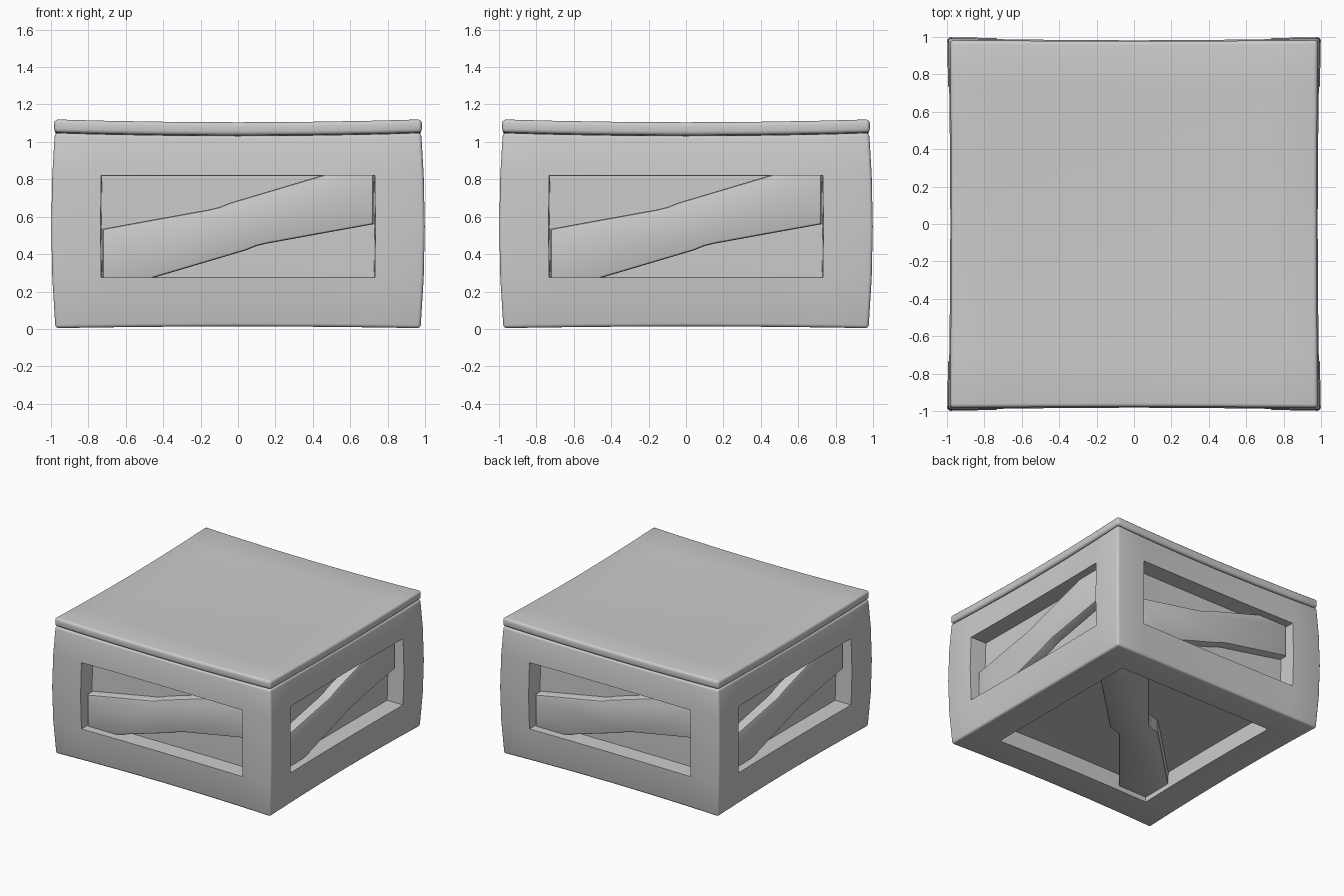
import bpy, bmesh
from math import radians
from mathutils import Matrix, Vector

if "Cube" in bpy.data.objects:
    bpy.data.objects.remove(bpy.data.objects["Cube"])

H = 1.05            # body height
W = 0.72            # window half width
Z0, Z1 = 0.275, 0.82  # side window bottom and top
ZM = (Z0 + Z1) / 2


def finish(bm, name):
    bmesh.ops.recalc_face_normals(bm, faces=bm.faces[:])
    mesh = bpy.data.meshes.new(name)
    bm.to_mesh(mesh)
    bm.free()
    obj = bpy.data.objects.new(name, mesh)
    bpy.context.collection.objects.link(obj)
    bpy.ops.object.select_all(action='DESELECT')
    obj.select_set(True)
    bpy.context.view_layer.objects.active = obj
    bpy.ops.object.shade_smooth_by_angle(angle=radians(35))
    return obj


def cut_box(half, z0, z1, cuts_xy, cuts_z):
    """Box with extra edge loops at the given positions."""
    bm = bmesh.new()
    bmesh.ops.create_cube(bm, size=1, matrix=Matrix.Translation((0, 0, (z0 + z1) / 2))
                          @ Matrix.Diagonal((2 * half, 2 * half, z1 - z0, 1)))
    for axis, cuts in enumerate((cuts_xy, cuts_xy, cuts_z)):
        n = Vector((0, 0, 0))
        n[axis] = 1
        for c in cuts:
            bmesh.ops.bisect_plane(bm, geom=bm.verts[:] + bm.edges[:] + bm.faces[:],
                                   plane_co=n * c, plane_no=n)
    return bm


def bevel_outline(bm, half, z0, z1, width):
    """Round only the twelve outer box edges."""
    def on_outline(p):
        hits = (abs(abs(p.x) - half) < 1e-4, abs(abs(p.y) - half) < 1e-4,
                min(abs(p.z - z0), abs(p.z - z1)) < 1e-4)
        return sum(hits) >= 2
    edges = [e for e in bm.edges
             if on_outline((e.verts[0].co + e.verts[1].co) / 2)]
    bmesh.ops.bevel(bm, geom=edges, offset=width, segments=3, profile=0.5, affect='EDGES')


def warp(bm, bulge, pinch):
    """Corner posts bulge, face middles pinch, top sags and underside lifts."""
    for v in bm.verts:
        x, y, z = v.co
        swell = bulge * max(0, 1 - ((z - ZM) / 0.53) ** 2)
        tx, ty = min(1, abs(x)), min(1, abs(y))
        v.co.x = x * (1 + swell - pinch * (1 - ty ** 2))
        v.co.y = y * (1 + swell - pinch * (1 - tx ** 2))
        sag = 0.016 * (1 - tx ** 2) + 0.016 * (1 - ty ** 2)
        if z > 0.9:
            v.co.z -= sag
        elif z < 0.2:
            v.co.z += 0.6 * sag


# Crate body with recessed windows on four sides and underneath
bm = cut_box(0.978, 0.003, H, (-W, -0.36, 0, 0.36, W), (Z0, ZM, Z1))
for n in (Vector((1, 0, 0)), Vector((-1, 0, 0)), Vector((0, 1, 0)),
          Vector((0, -1, 0)), Vector((0, 0, -1))):
    bm.normal_update()
    faces = []
    for f in bm.faces:
        c = f.calc_center_median()
        side = c.y if abs(n.x) > 0.5 else c.x
        up = abs(c.y) < W if n.z else Z0 < c.z < Z1
        if f.normal.dot(n) > 0.99 and abs(side) < W and up:
            faces.append(f)
    bmesh.ops.inset_region(bm, faces=faces, thickness=0.002, depth=0, use_even_offset=True)
    verts = list({v for f in faces for v in f.verts})
    bmesh.ops.translate(bm, verts=verts, vec=n * -0.14)
bevel_outline(bm, 0.978, 0.003, H, 0.018)
warp(bm, 0.022, 0.012)
finish(bm, "crate_body")

# Lid slab
bm = cut_box(0.983, H + 0.002, 1.122, (-W, -0.36, 0, 0.36, W), ())
bevel_outline(bm, 0.983, H + 0.002, 1.122, 0.02)
warp(bm, 0, 0.005)
finish(bm, "crate_lid")


def brace(name, b, matrix, flip=1):
    """Diagonal plank with a narrow waist, filling two window corners."""
    a, w, e = W, 0.26, 0.004
    half = [(-a - e, -b - e), (-a + w, -b - e), (0.04, -0.128), (0.1, -0.104),
            (0.16, -0.09), (a + e, b - w)]
    pts = half + [(-u, -v) for u, v in half]
    bm = bmesh.new()
    face = bm.faces.new([bm.verts.new((u, v * flip, 0.82)) for u, v in pts])
    ext = bmesh.ops.extrude_face_region(bm, geom=[face])
    top = [g for g in ext['geom'] if isinstance(g, bmesh.types.BMVert)]
    bmesh.ops.translate(bm, verts=top, vec=(0, 0, 0.105))
    rim = [e for e in bm.edges if all(v.co.z > 0.9 for v in e.verts)]
    bmesh.ops.bevel(bm, geom=rim, offset=0.015, segments=2, profile=0.5, affect='EDGES')
    bm.transform(matrix)
    finish(bm, name)


# Braces: one per side, one underneath
for i, side in enumerate(("front", "right", "back", "left")):
    brace(side + "_brace", (Z1 - Z0) / 2,
          Matrix.Translation((0, 0, ZM)) @ Matrix.Rotation(radians(90 * i), 4, 'Z')
          @ Matrix.Rotation(radians(90), 4, 'X'))
brace("bottom_brace", W,
      Matrix.Translation((0, 0, 0.978)) @ Matrix.Rotation(radians(180), 4, 'X'), -1)
